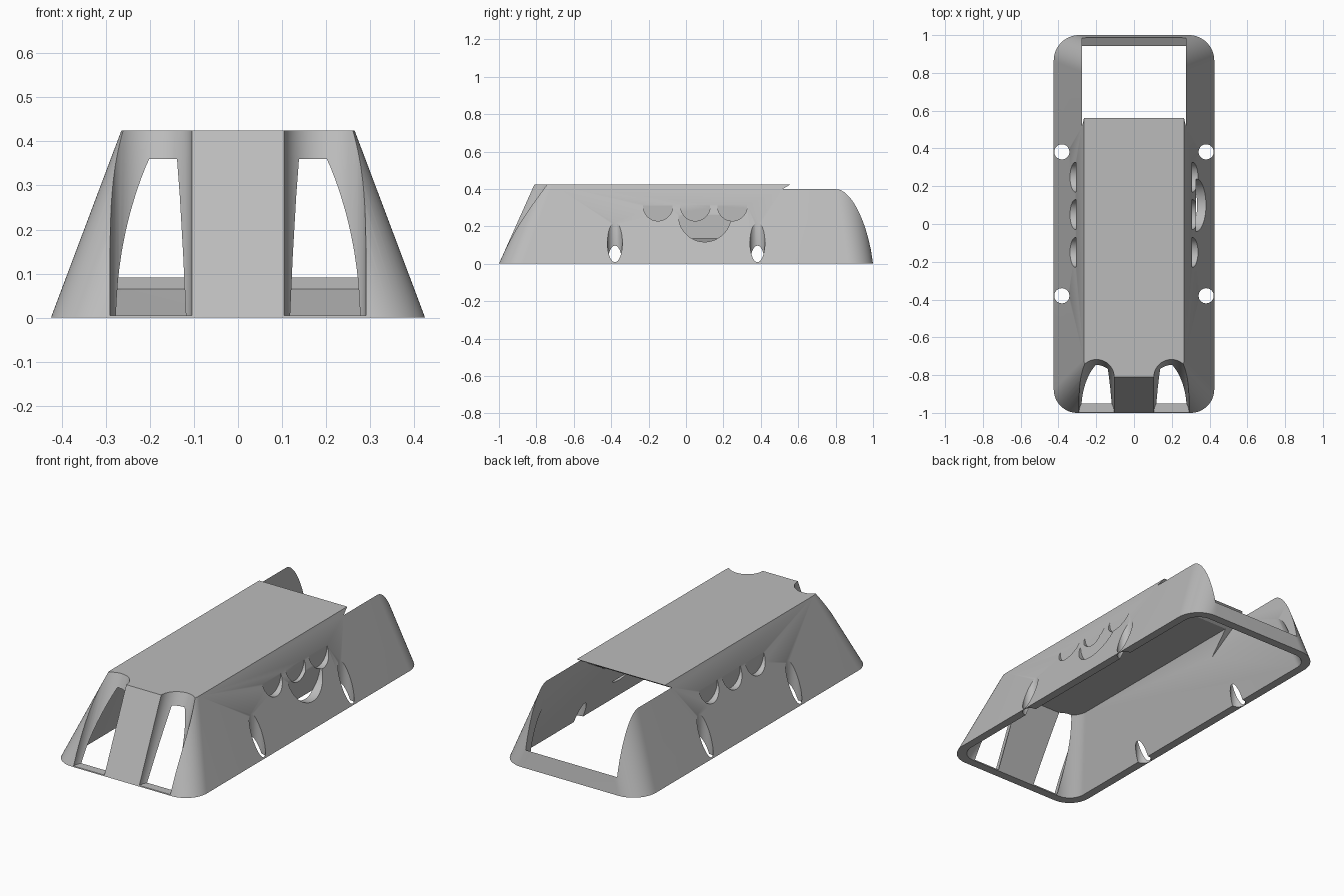
import bpy, bmesh, math
from mathutils import Vector

cube = bpy.data.objects.get("Cube")
if cube:
    bpy.data.objects.remove(cube, do_unlink=True)

grey = bpy.data.materials.new("plain grey")
grey.use_nodes = True
tone = (0.5, 0.5, 0.5, 1)
grey.diffuse_color = tone
grey.node_tree.nodes["Principled BSDF"].inputs["Base Color"].default_value = tone


def loft(name, rings):
    """Closed solid skinned through rings of equal point count."""
    bm = bmesh.new()
    loops = [[bm.verts.new(p) for p in ring] for ring in rings]
    n = len(loops[0])
    for a, b in zip(loops, loops[1:]):
        for i in range(n):
            j = (i + 1) % n
            bm.faces.new((a[i], a[j], b[j], b[i]))
    bm.faces.new(loops[0][::-1])
    bm.faces.new(loops[-1])
    bmesh.ops.recalc_face_normals(bm, faces=bm.faces)
    mesh = bpy.data.meshes.new(name)
    bm.to_mesh(mesh)
    bm.free()
    mesh.materials.append(grey)
    ob = bpy.data.objects.new(name, mesh)
    bpy.context.collection.objects.link(ob)
    return ob


def rounded_ring(z, half, front, back, r_front, r_back, seg=16):
    """Rounded rectangle with its own front and back corner radii."""
    corners = ((1, back, r_back, 0), (-1, back, r_back, 1),
               (-1, front, r_front, 2), (1, front, r_front, 3))
    pts = []
    for side, y, r, quarter in corners:
        cx = side * (half - r)
        cy = y - r if quarter < 2 else y + r
        for k in range(seg + 1):
            a = (quarter + k / seg) * math.pi / 2
            pts.append((cx + r * math.cos(a), cy + r * math.sin(a), z))
    return pts


def rod(name, start, end, r, u, v, seg=48):
    """Round bar, sheared so both ends lie in the u-v plane."""
    rings = []
    for c in (Vector(start), Vector(end)):
        turn = [2 * math.pi * k / seg for k in range(seg)]
        rings.append([c + r * (math.cos(a) * Vector(u) + math.sin(a) * Vector(v))
                      for a in turn])
    return loft(name, rings)


X, Y, Z = (1, 0, 0), (0, 1, 0), (0, 0, 1)

# Tapered outer body
shell = loft("hollow_cover", [
    rounded_ring(0, 0.425, -1, 1, 0.125, 0.135),
    rounded_ring(0.425, 0.265, -0.81, 0.935, 0.095, 0.135)])

# Hollow interior, open underneath
cutters = [loft("interior_cutter", [
    rounded_ring(-0.04, 0.395, -0.973, 0.96, 0.09, 0.09),
    rounded_ring(0.36, 0.24, -0.768, 0.895, 0.1, 0.1)])]

# Slanted rear opening
profile = ((0.30, 0.269), (1.1, 0.749), (1.2, 0.219), (0.75, -0.05))
cutters.append(loft("rear_opening_cutter",
                    [[(x, y, z) for y, z in profile] for x in (-0.275, 0.275)]))

for s in (-1, 1):
    # Front windows follow the slope of the nose
    cutters.append(rod("window_cutter", (s * 0.198, -0.998, 0.005),
                       (s * 0.198, -0.732, 0.6), 0.093, X, Y))
    # Vertical screw holes
    for y in (-0.38, 0.382):
        cutters.append(rod("screw_hole_cutter", (s * 0.382, y, -0.1),
                           (s * 0.382, y, 0.5), 0.04, X, Y))
    # Three blind round pockets on each side
    for y in (-0.15, 0.05, 0.248):
        cutters.append(rod("pocket_cutter", (s * 0.306, y, 0.308),
                           (s * 0.6, y, 0.308), 0.079, Y, Z))

# Large pocket on the left side only
cutters.append(rod("large_pocket_cutter", (0.327, 0.1, 0.257),
                   (0.6, 0.1, 0.257), 0.14, Y, Z, 64))

# Carve the body, then discard the cutters
for c in cutters:
    c.hide_render = True
    mod = shell.modifiers.new(c.name, 'BOOLEAN')
    mod.operation = 'DIFFERENCE'
    mod.solver = 'EXACT'
    mod.object = c
bpy.context.view_layer.update()
graph = bpy.context.evaluated_depsgraph_get()
carved = bpy.data.meshes.new_from_object(shell.evaluated_get(graph))
shell.modifiers.clear()
shell.data = carved
for c in cutters:
    bpy.data.objects.remove(c, do_unlink=True)

# Smooth curves with crisp edges
for ob in bpy.context.selected_objects:
    ob.select_set(False)
shell.select_set(True)
bpy.context.view_layer.objects.active = shell
bpy.ops.object.shade_smooth_by_angle(angle=math.radians(25))
